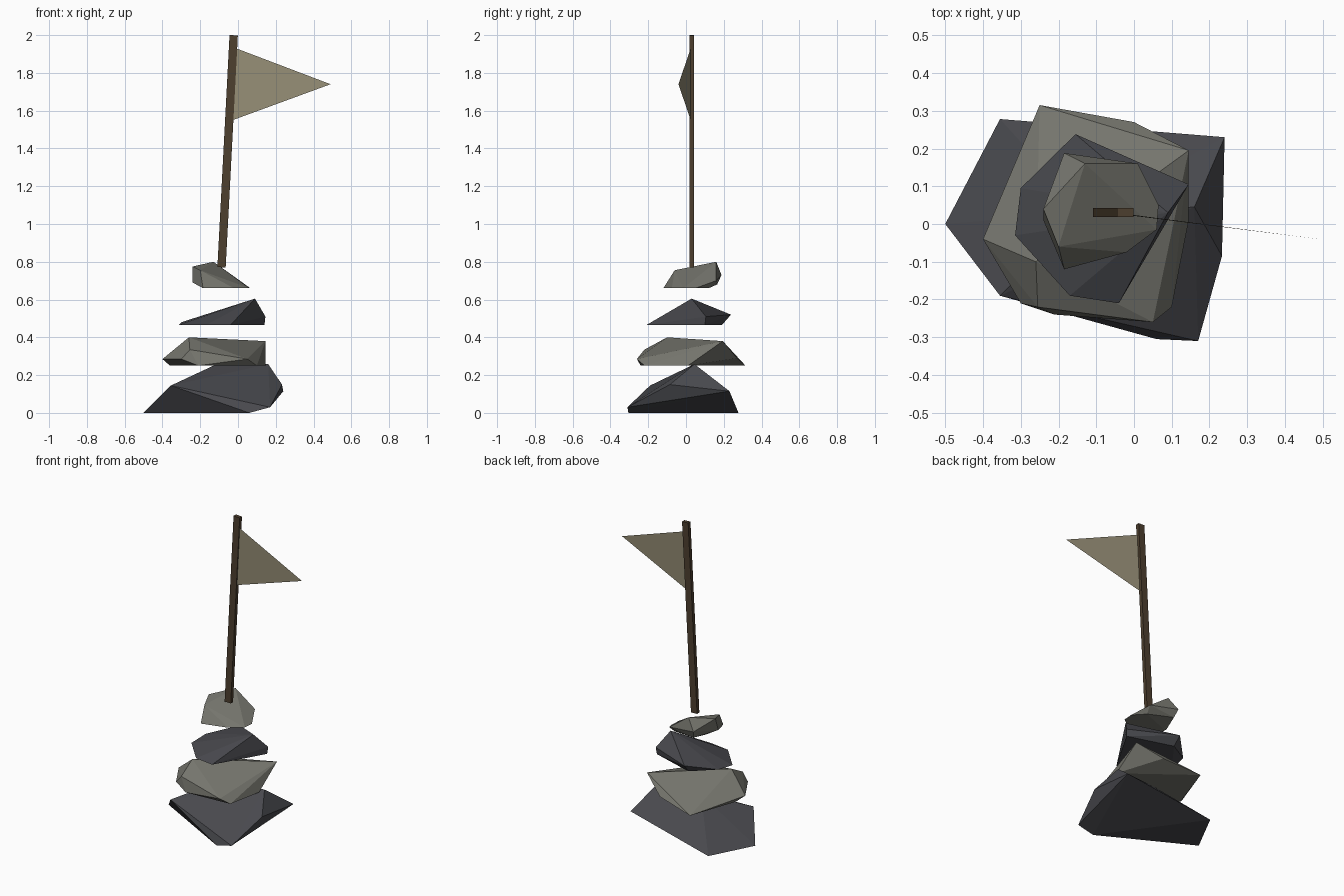
import bpy, bmesh, math

if "Cube" in bpy.data.objects:
    bpy.data.objects.remove(bpy.data.objects["Cube"])


def material(name, rgb):
    m = bpy.data.materials.new(name)
    m.diffuse_color = (*rgb, 1)
    m.use_nodes = True
    m.node_tree.nodes["Principled BSDF"].inputs["Base Color"].default_value = m.diffuse_color
    return m


dark = material("dark stone", (0.065, 0.066, 0.075))
pale = material("pale stone", (0.18, 0.18, 0.155))
wood = material("wood", (0.075, 0.05, 0.028))
cloth = material("cloth", (0.30, 0.27, 0.18))


def finish(bm, name, mat):
    me = bpy.data.meshes.new(name)
    bm.to_mesh(me)
    bm.free()
    me.materials.append(mat)
    ob = bpy.data.objects.new(name, me)
    bpy.context.collection.objects.link(ob)
    return ob


def stone(name, corners, mat):
    """Faceted boulder: convex hull of a few corner points."""
    bm = bmesh.new()
    for c in corners:
        bm.verts.new(c)
    hull = bmesh.ops.convex_hull(bm, input=bm.verts)
    loose = {v for v in hull["geom_interior"] + hull["geom_unused"]
             if isinstance(v, bmesh.types.BMVert)}
    bmesh.ops.delete(bm, geom=list(loose), context='VERTS')
    bmesh.ops.dissolve_limit(bm, angle_limit=math.radians(3),
                             verts=bm.verts, edges=bm.edges)
    bmesh.ops.recalc_face_normals(bm, faces=bm.faces)
    return finish(bm, name, mat)


# Stacked stones, bottom to top
stone("base_stone", [
    (-.50, 0, 0), (-.355, .278, 0), (.06, -.305, 0),
    (-.355, -.19, .145), (.17, -.31, .03), (.233, -.085, .15),
    (.24, .23, .115), (.16, .045, .258), (-.13, .03, .25)], dark)

stone("second_stone", [
    (-.40, -.04, .285), (-.25, .315, .25), (0, .27, .29),
    (.145, .195, .38), (-.26, -.10, .40), (-.255, -.22, .335),
    (-.30, -.21, .285), (.05, -.26, .285), (.10, -.22, .25),
    (.145, .01, .25), (-.36, 0, .25), (-.21, -.24, .25)], pale)

stone("third_stone", [
    (-.315, -.03, .465), (-.30, .095, .48), (-.155, .238, .52),
    (-.15, .19, .465), (.145, .105, .51), (.14, .10, .465),
    (-.04, -.21, .465), (-.17, -.19, .465), (.09, .03, .605)], dark)

stone("top_stone", [
    (-.13, .16, .80), (-.24, .04, .775), (-.20, -.06, .755),
    (-.185, -.12, .66), (-.02, -.075, .66), (.06, -.015, .66),
    (.065, .05, .66), (-.185, .188, .73), (.01, .16, .70),
    (-.24, .01, .69), (-.17, .165, .68), (0, .12, .66), (-.18, .05, .66)], pale)

# Leaning square pole
bm = bmesh.new()
bmesh.ops.create_cube(bm, size=1)
bmesh.ops.scale(bm, vec=(.044, .024, 1.23), verts=bm.verts)
pole = finish(bm, "flag_pole", wood)
pole.location = (-.055, .03, 1.385)
pole.rotation_euler.y = math.radians(3)

# Triangular pennant, a single sheet
bm = bmesh.new()
bm.faces.new([bm.verts.new(c) for c in
              ((-.028, .025, 1.55), (.49, -.04, 1.74), (-.01, .025, 1.93))])
finish(bm, "pennant", cloth)
